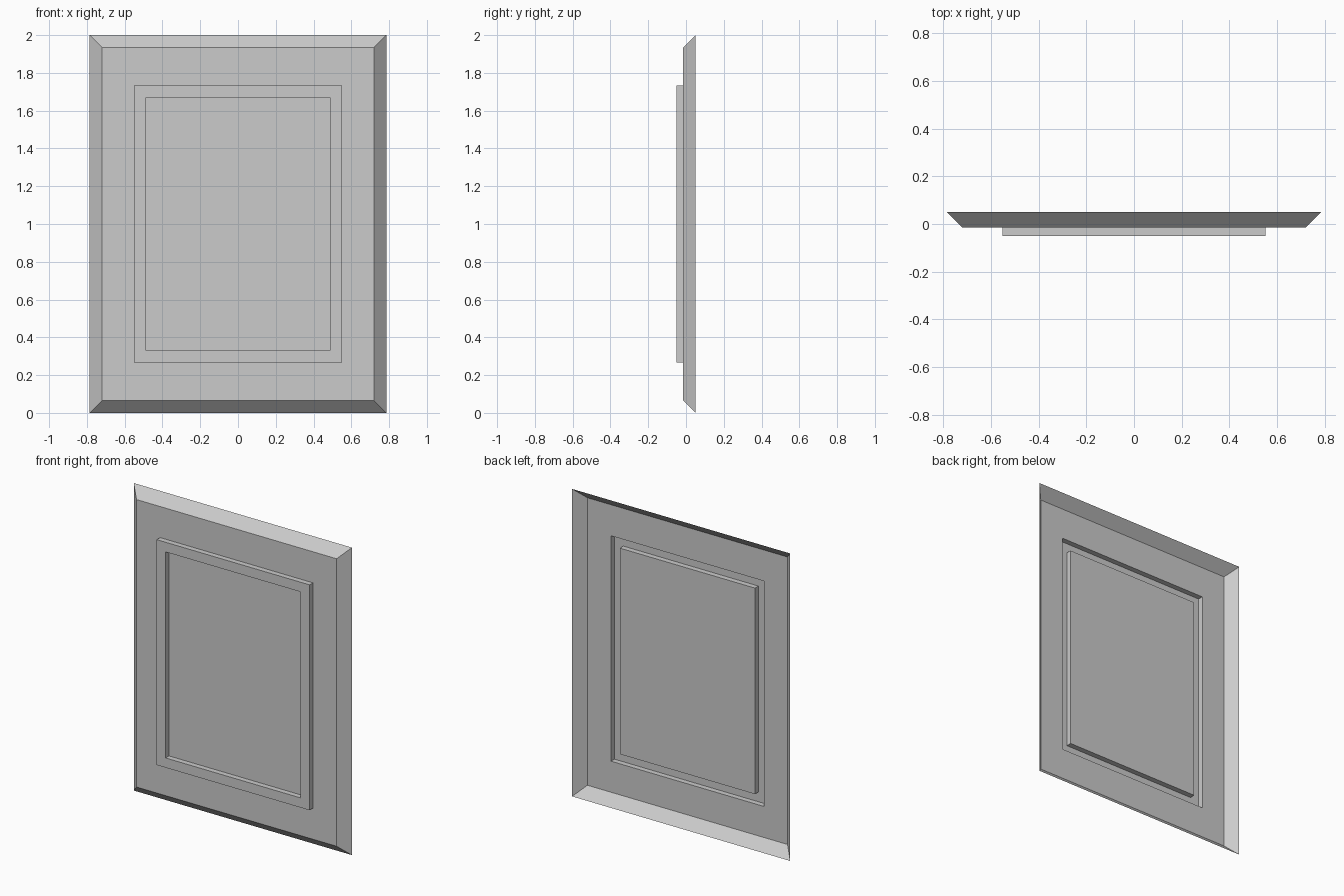
import bpy, bmesh

if "Cube" in bpy.data.objects:
    bpy.data.objects.remove(bpy.data.objects["Cube"])

# Stepped profile from the outer rim inward: half width, half height, depth
PROFILE = [
    (0.785, 1.000, 0.050),    # back rim
    (0.720, 0.935, -0.015),   # top of bevelled edge
    (0.550, 0.733, -0.015),   # foot of raised moulding
    (0.550, 0.733, -0.050),   # moulding outer edge
    (0.486, 0.670, -0.050),   # moulding inner edge
    (0.486, 0.670, -0.015),   # centre panel
]

bm = bmesh.new()


def ring(hw, hh, y):
    corners = ((-1, -1), (1, -1), (1, 1), (-1, 1))
    return [bm.verts.new((sx * hw, y, 1 + sz * hh)) for sx, sz in corners]


# Open-backed shell: bridge each rectangle to the next
rings = [ring(*p) for p in PROFILE]
for a, b in zip(rings, rings[1:]):
    for i in range(4):
        j = (i + 1) % 4
        bm.faces.new((a[i], a[j], b[j], b[i]))

# Centre panel
bm.faces.new(rings[-1])

mesh = bpy.data.meshes.new("door_panel")
bm.to_mesh(mesh)
bm.free()
panel = bpy.data.objects.new("door_panel", mesh)
bpy.context.collection.objects.link(panel)
